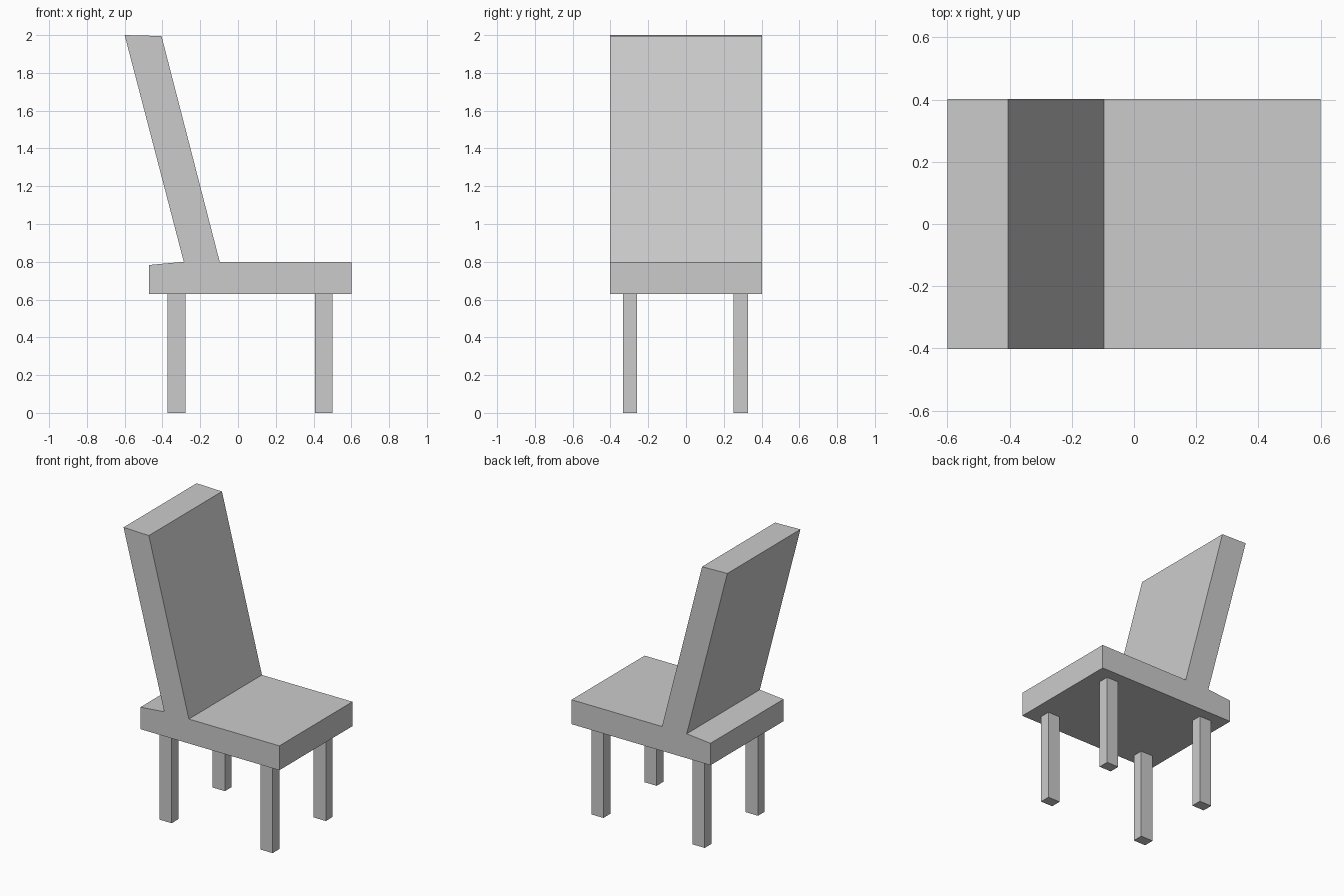
import bpy, bmesh

if "Cube" in bpy.data.objects:
    bpy.data.objects.remove(bpy.data.objects["Cube"])


def add_mesh(name, bm):
    bmesh.ops.recalc_face_normals(bm, faces=bm.faces)
    mesh = bpy.data.meshes.new(name)
    bm.to_mesh(mesh)
    bm.free()
    obj = bpy.data.objects.new(name, mesh)
    bpy.context.collection.objects.link(obj)
    return obj


def extrude_profile(name, points, y0, y1):
    """Extrude an XZ outline along y."""
    bm = bmesh.new()
    face = bm.faces.new([bm.verts.new((x, y0, z)) for x, z in points])
    res = bmesh.ops.extrude_face_region(bm, geom=[face], use_keep_orig=True)
    verts = [g for g in res["geom"] if isinstance(g, bmesh.types.BMVert)]
    bmesh.ops.translate(bm, verts=verts, vec=(0, y1 - y0, 0))
    return add_mesh(name, bm)


# Seat and leaning backrest, one continuous side profile
extrude_profile("seat_and_backrest", [
    (-0.47, 0.63), (0.60, 0.63), (0.60, 0.80), (-0.097, 0.80),
    (-0.405, 1.995), (-0.60, 2.0), (-0.287, 0.80), (-0.47, 0.783),
], -0.402, 0.402)

# Four square legs, reaching up to the seat underside
for end, x0, x1 in (("back", -0.373, -0.278), ("front", 0.407, 0.50)):
    for side, y0, y1 in (("right", -0.333, -0.259), ("left", 0.252, 0.327)):
        extrude_profile(f"{end}_{side}_leg",
                        [(x0, 0), (x1, 0), (x1, 0.63), (x0, 0.63)], y0, y1)
